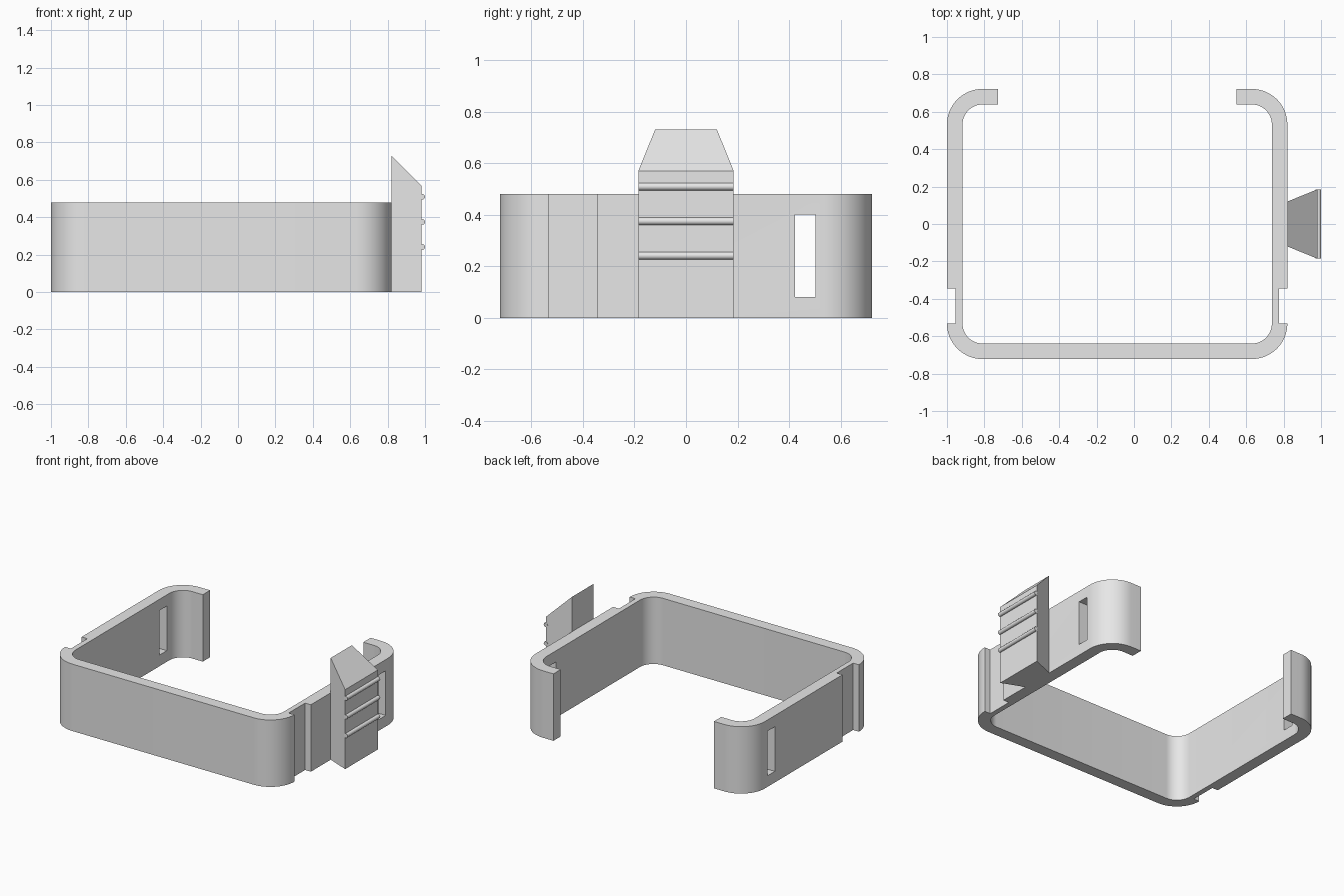
import bpy, bmesh
from math import sin, cos, pi, radians
from mathutils import Matrix

cube = bpy.data.objects.get("Cube")
if cube:
    bpy.data.objects.remove(cube, do_unlink=True)

grey = bpy.data.materials.new("light grey")
grey.use_nodes = True
grey.diffuse_color = (0.8, 0.8, 0.8, 1)
grey.node_tree.nodes["Principled BSDF"].inputs["Base Color"].default_value = (0.8, 0.8, 0.8, 1)

CX = -0.09                # centre line of the band
W, D, H = 0.91, 0.722, 0.48   # half width, half depth, height
T, R = 0.083, 0.19        # wall thickness, outer corner radius
STUB = 0.637              # distance of the open ends from the centre line


def add_object(name, bm):
    bmesh.ops.recalc_face_normals(bm, faces=bm.faces[:])
    mesh = bpy.data.meshes.new(name)
    bm.to_mesh(mesh)
    bm.free()
    mesh.materials.append(grey)
    obj = bpy.data.objects.new(name, mesh)
    bpy.context.collection.objects.link(obj)
    return obj


def prism(outline, height):
    bm = bmesh.new()
    face = bm.faces.new([bm.verts.new((x, y, 0)) for x, y in outline])
    out = bmesh.ops.extrude_face_region(bm, geom=[face])
    top = [v for v in out["geom"] if isinstance(v, bmesh.types.BMVert)]
    bmesh.ops.translate(bm, verts=top, vec=(0, 0, height))
    return bm


def arc(cx, cy, r, start, end, steps=16):
    angles = [start + (end - start) * i / steps for i in range(steps + 1)]
    return [(cx + r * cos(a), cy + r * sin(a)) for a in angles]


def activate(obj):
    bpy.ops.object.select_all(action="DESELECT")
    obj.select_set(True)
    bpy.context.view_layer.objects.active = obj


# Open band: half outline with a groove in the side, then mirrored
cx, cy, groove = W - R, D - R, 0.046
half = arc(cx, -cy, R, -pi / 2, 0)
half += [(W - groove, -cy), (W - groove, -0.345), (W, -0.345)]
half += arc(cx, cy, R, 0, pi / 2)
half += [(STUB, D), (STUB, D - T)]
half += arc(cx, cy, R - T, pi / 2, 0)
half += arc(cx, -cy, R - T, 0, -pi / 2)
outline = half + [(-x, y) for x, y in reversed(half)]
band = add_object("band", prism([(x + CX, y) for x, y in outline], H))

# Slots through both side walls
bm = bmesh.new()
bmesh.ops.create_cube(bm, size=1, matrix=Matrix.Translation((CX, 0.4625, 0.24))
                      @ Matrix.Diagonal((3, 0.081, 0.32, 1)))
cutter = add_object("slot_cutter", bm)
cutter.hide_render = True
activate(band)
mod = band.modifiers.new("slots", "BOOLEAN")
mod.operation, mod.solver, mod.object = "DIFFERENCE", "EXACT", cutter
bpy.ops.object.modifier_apply(modifier=mod.name)
bpy.data.objects.remove(cutter, do_unlink=True)
bpy.ops.object.shade_smooth_by_angle(angle=radians(30))

# Dovetail clip with a sloping top
inner, outer = CX + W, 0.98
bm = prism([(inner, -0.12), (outer, -0.185), (outer, 0.185), (inner, 0.12)], 0.73)
for v in bm.verts:
    if v.co.z > 0.5 and v.co.x > 0.9:
        v.co.z = 0.57
add_object("clip", bm)

# Grip ridges across the clip
for i in range(3):
    bm = bmesh.new()
    bmesh.ops.create_cone(bm, cap_ends=True, segments=12, radius1=0.015, radius2=0.015,
                          depth=0.37, matrix=Matrix.Translation((0.985, 0, 0.241 + 0.134 * i))
                          @ Matrix.Rotation(pi / 2, 4, "X"))
    ridge = add_object("grip_ridge_%d" % (i + 1), bm)
    activate(ridge)
    bpy.ops.object.shade_smooth_by_angle(angle=radians(40))
